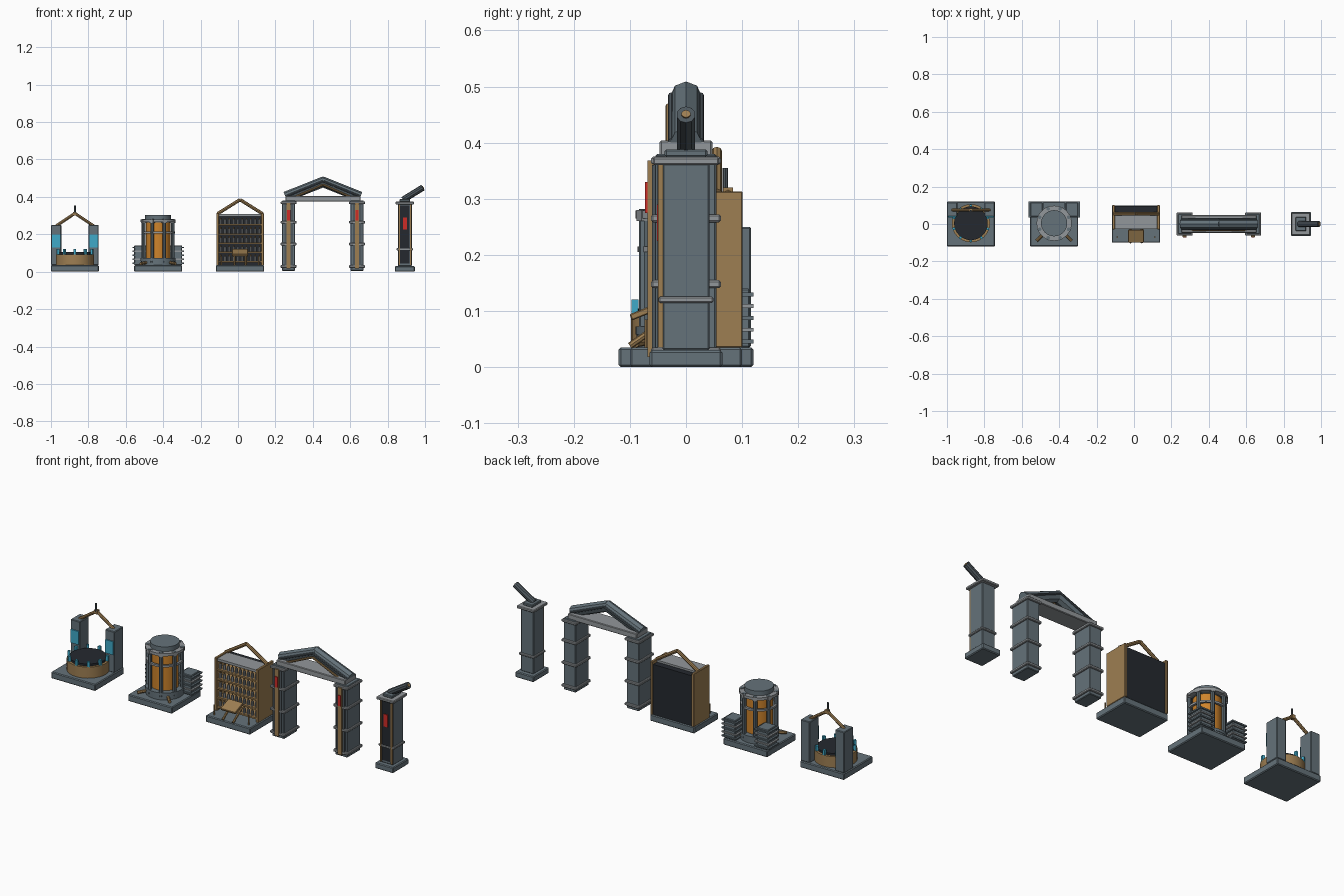
import bpy, bmesh, math
from mathutils import Vector

cube = bpy.data.objects.get("Cube")
if cube:
    bpy.data.objects.remove(cube, do_unlink=True)


def material(name, r, g, b):
    m = bpy.data.materials.new(name)
    m.use_nodes = True
    m.diffuse_color = (r, g, b, 1)
    m.node_tree.nodes["Principled BSDF"].inputs["Base Color"].default_value = (r, g, b, 1)
    return m


STEEL = material("steel grey", .13, .17, .195)
DARK_STEEL = material("dark steel", .075, .095, .11)
LIGHT = material("light grey", .29, .31, .325)
GOLD = material("bronze", .34, .21, .085)
BLACK = material("charcoal", .018, .022, .028)
CYAN = material("cyan", .05, .40, .58)
RED = material("red", .62, .025, .02)
ORANGE = material("orange", .62, .23, .025)
round_parts = []


def finish(name, bm, mat):
    mesh = bpy.data.meshes.new(name)
    bm.to_mesh(mesh)
    bm.free()
    mesh.materials.append(mat)
    ob = bpy.data.objects.new(name, mesh)
    bpy.context.collection.objects.link(ob)
    return ob


def box(name, center, size, mat, bevel=0.0, tilt=0.0, turn=0.0):
    """Box with its centre at the given point, optionally tilted about x or turned about z."""
    bm = bmesh.new()
    bmesh.ops.create_cube(bm, size=1)
    bmesh.ops.scale(bm, vec=size, verts=bm.verts)
    if bevel:
        bmesh.ops.bevel(bm, geom=bm.edges[:], offset=bevel, segments=1, affect='EDGES')
    ob = finish(name, bm, mat)
    ob.location = center
    ob.rotation_euler = (tilt, 0, turn)
    return ob


def slab(name, x, y, w, d, z0, z1, mat, bevel=0.0):
    """Upright box given by its middle in plan and its bottom and top."""
    return box(name, (x, y, (z0 + z1) / 2), (w, d, z1 - z0), mat, bevel)


def rod(name, p, q, r, mat, sides=8):
    """Cylinder between two points."""
    p, q = Vector(p), Vector(q)
    bm = bmesh.new()
    bmesh.ops.create_cone(bm, cap_ends=True, segments=sides, radius1=r, radius2=r,
                          depth=(q - p).length)
    ob = finish(name, bm, mat)
    ob.location = (p + q) / 2
    ob.rotation_euler = (q - p).to_track_quat('Z', 'Y').to_euler()
    if sides > 12:
        round_parts.append(ob)
    return ob


def drum(name, x, y, r, z0, z1, mat, sides=32):
    return rod(name, (x, y, z0), (x, y, z1), r, mat, sides)


def ring(name, x, y, r_in, r_out, z0, z1, mat, sides=32):
    """Flat ring spun from a rectangular profile."""
    bm = bmesh.new()
    pts = [(r_in, z0), (r_out, z0), (r_out, z1), (r_in, z1)]
    vs = [bm.verts.new((a, 0, b)) for a, b in pts]
    es = [bm.edges.new((vs[i], vs[(i + 1) % 4])) for i in range(4)]
    bmesh.ops.spin(bm, geom=vs + es, cent=(0, 0, 0), axis=(0, 0, 1),
                   angle=math.tau, steps=sides, use_merge=True)
    bmesh.ops.remove_doubles(bm, verts=bm.verts, dist=1e-5)
    bmesh.ops.recalc_face_normals(bm, faces=bm.faces)
    ob = finish(name, bm, mat)
    ob.location = (x, y, 0)
    round_parts.append(ob)
    return ob


def around(count, r, x, y, start=0.0):
    for i in range(count):
        a = start + math.tau * i / count
        yield a, x + r * math.cos(a), y + r * math.sin(a)


# --- Station one: glowing well ---
X, Y = -.872, .004
slab("well_base", X, 0, .256, .24, 0, .035, STEEL, .004)
ring("well_wall", X, Y, .086, .102, .035, .093, GOLD)
drum("well_cover", X, Y, .09, .035, .104, BLACK)
for a, x, y in around(10, .095, X, Y, math.pi / 10):
    box("well_light", (x, y, .106), (.013, .013, .028), CYAN, 0, 0, a)
for s in (-1, 1):
    px = X + s * .1
    slab("well_pillar", px, .078, .054, .076, .035, .25, STEEL, .003)
    slab("well_screen", px, .038, .046, .008, .13, .2, CYAN)
    rod("well_arch", (px, .075, .245), (X, .075, .312), .008, GOLD)
slab("arch_hub", X, .075, .018, .018, .3, .32, GOLD)
rod("well_antenna", (X, .07, .31), (X, .07, .355), .005, DARK_STEEL)

# --- Station two: caged reactor ---
X, Y = -.427, .004
slab("reactor_base", X, 0, .256, .24, 0, .035, STEEL, .004)
drum("reactor_foot", X, Y, .092, .035, .058, STEEL)
drum("reactor_core", X, Y, .066, .05, .265, ORANGE)
drum("reactor_cap", X, Y, .07, .262, .303, STEEL)
for z in (.058, .265):
    ring("cage_ring", X, Y, .064, .094, z, z + .014, LIGHT if z > .1 else STEEL)
ring("cage_middle_ring", X, Y, .078, .09, .205, .215, LIGHT)
for a, x, y in around(8, .084, X, Y, math.pi / 8):
    drum("cage_post", x, y, .01, .05, .282, STEEL, 8)
    box("post_clamp", (x, y, .27), (.022, .022, .02), LIGHT, 0, 0, a)
for (a, x, y), (b, u, v) in zip(around(4, .08, X, Y, math.pi / 4),
                                around(4, .132, X, Y, math.pi / 4)):
    rod("reactor_pipe", (x, y, .05), (u, v, .043), .008, GOLD)
for s in (-1, 1):
    px = X + s * .095
    slab("cooler", px, .077, .066, .074, .035, .14, STEEL, .003)
    for i in range(5):
        slab("cooler_fin", px, .077, .084, .086, .042 + .021 * i, .049 + .021 * i, LIGHT if i % 2 else STEEL)

# --- Station three: supply rack ---
X = .011
slab("rack_base", X, 0, .258, .2, 0, .035, STEEL, .004)
slab("rack_back", X, .078, .228, .034, .035, .298, BLACK)
slab("rack_roof", X, .018, .23, .088, .295, .308, LIGHT)
for s in (-1, 1):
    slab("rack_side", X + s * .12, .036, .014, .13, .035, .313, GOLD, .002)
    rod("rack_gable", (X + s * .12, .055, .31), (X, .055, .385), .009, GOLD)
    rod("base_pin", (X + s * .1, -.07, .03), (X + s * .1, -.07, .085), .004, GOLD)
    rod("desk_brace", (X + s * .03, -.1, .038), (X + s * .03, -.025, .09), .006, GOLD)
for row in range(5):
    z = .05 + .049 * row
    slab("rack_shelf", X, .015, .228, .085, z, z + .008, GOLD)
    for col in range(10):
        x = X - .1035 + .023 * col
        drum("bottle", x, -.012, .007, z + .008, z + .032, LIGHT, 8)
        drum("bottle_neck", x, -.012, .0035, z + .032, z + .042, GOLD, 8)
box("rack_desk", (X, -.065, .102), (.086, .072, .012), GOLD, .002, math.radians(22))

# --- Station four: gateway ---
X = .454
for s in (-1, 1):
    px = X + s * .183
    slab("gate_pillar", px, 0, .07, .108, .005, .38, STEEL, .003)
    for z in (.028, .148, .265, .368):
        slab("pillar_band", px, 0, .086, .124, z - .007, z + .007, LIGHT, .003)
    slab("pillar_inlay", px, -.0575, .046, .007, .02, .36, DARK_STEEL)
    slab("pillar_strip", px, -.062, .022, .014, .018, .368, GOLD)
    slab("pillar_lamp", px, -.0695, .017, .007, .275, .33, RED)
    rod("gate_rafter", (X + s * .2, 0, .4), (X - s * .008, 0, .483), .028, STEEL, 8)
    rod("rafter_trim", (X + s * .165, -.031, .392), (X, -.031, .465), .0055, GOLD)
    for y in (-.026, .026):
        rod("rafter_rail", (X + s * .2, y, .402), (X, y, .484), .006, DARK_STEEL)
slab("gate_beam", X, 0, .4, .094, .375, .404, LIGHT, .003)

# --- Station five: turret post ---
X = .892
slab("post_base", X, 0, .106, .13, 0, .03, STEEL, .004)
slab("post_column", X, 0, .074, .084, .03, .37, STEEL, .003)
slab("post_panel", X, -.043, .05, .008, .045, .355, BLACK)
for s in (-1, 1):
    slab("post_trim", X + s * .031, -.0445, .008, .01, .035, .36, GOLD)
slab("post_lamp", X, -.0485, .022, .006, .225, .29, RED)
slab("post_band", X, 0, .088, .098, .114, .126, LIGHT, .003)
slab("post_cap", X, 0, .1, .118, .36, .374, LIGHT, .003)
slab("post_head", X, 0, .056, .076, .374, .388, STEEL, .003)
rod("turret_barrel", (X - .01, 0, .384), (.989, 0, .45), .017, DARK_STEEL, 10)
rod("barrel_muzzle", (.987, 0, .4486), (.9915, 0, .4517), .008, GOLD, 10)

# Smooth the round parts and keep their rims sharp
bpy.ops.object.select_all(action='DESELECT')
for ob in round_parts:
    ob.select_set(True)
bpy.context.view_layer.objects.active = round_parts[0]
bpy.ops.object.shade_smooth_by_angle(angle=math.radians(35))
